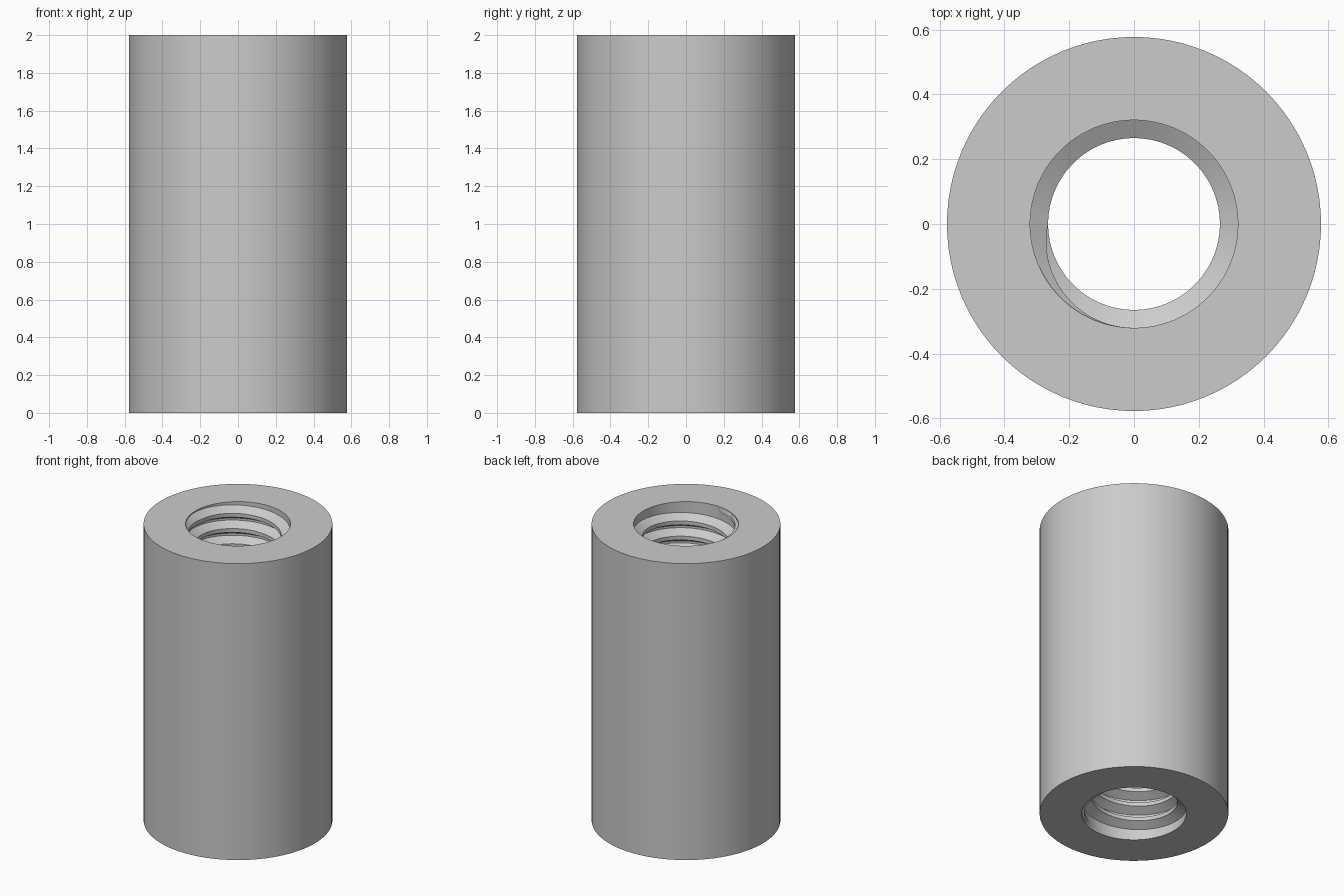
import bpy, bmesh
from math import sin, cos, pi, radians

cube = bpy.data.objects.get("Cube")
if cube:
    bpy.data.objects.remove(cube, do_unlink=True)

HEIGHT = 2.0
PITCH = 0.8 / 7.8           # thread rise per turn
OUTER_R = 0.577
BORE_R = 0.3205             # thread root
CREST_R = 0.265             # thread crest
SEG = 96                    # sides per turn
TURNS = 18.5                # full-depth turns
FADE = SEG // 4             # quarter-turn run-out at each end

steel = bpy.data.materials.new("grey steel")
steel.use_nodes = True
steel.diffuse_color = (0.6, 0.6, 0.6, 1)
steel.node_tree.nodes["Principled BSDF"].inputs["Base Color"].default_value = (0.6, 0.6, 0.6, 1)


def finish(bm, name):
    bmesh.ops.recalc_face_normals(bm, faces=bm.faces)
    mesh = bpy.data.meshes.new(name)
    bm.to_mesh(mesh)
    bm.free()
    mesh.materials.append(steel)
    obj = bpy.data.objects.new(name, mesh)
    bpy.context.collection.objects.link(obj)
    bpy.ops.object.select_all(action='DESELECT')
    obj.select_set(True)
    bpy.context.view_layer.objects.active = obj
    bpy.ops.object.shade_smooth_by_angle(angle=radians(30))
    return obj


def add_ring(bm, angle, section):
    return [bm.verts.new((r * cos(angle), r * sin(angle), z)) for r, z in section]


def bridge(bm, a, b):
    n = len(a)
    for i in range(n):
        j = (i + 1) % n
        bm.faces.new((a[i], a[j], b[j], b[i]))


# Sleeve: a rectangular wall section turned about z
bm = bmesh.new()
wall = [(BORE_R, 0), (OUTER_R, 0), (OUTER_R, HEIGHT), (BORE_R, HEIGHT)]
rings = [add_ring(bm, 2 * pi * i / SEG, wall) for i in range(SEG)]
for i in range(SEG):
    bridge(bm, rings[i], rings[(i + 1) % SEG])
finish(bm, "sleeve")

# Internal thread: a trapezoid ridge along a helix, fading into the bore at both ends
bm = bmesh.new()
steps = int(TURNS * SEG)
crest_half, root_half = PITCH / 8, PITCH * 7 / 16
rings = []
for i in range(-FADE, steps + FADE + 1):
    over = max(-i, i - steps, 0) / FADE
    z = PITCH / 2 + PITCH * i / SEG
    r = CREST_R + (BORE_R - CREST_R) * sin(over * pi / 2)
    root = root_half + (crest_half - root_half) * over
    section = [(BORE_R + 0.001, z - root), (r, z - crest_half),
               (r, z + crest_half), (BORE_R + 0.001, z + root)]
    rings.append(add_ring(bm, 2 * pi * i / SEG, section))
for a, b in zip(rings, rings[1:]):
    bridge(bm, a, b)
bm.faces.new(rings[0])
bm.faces.new(rings[-1])
finish(bm, "internal_thread")
